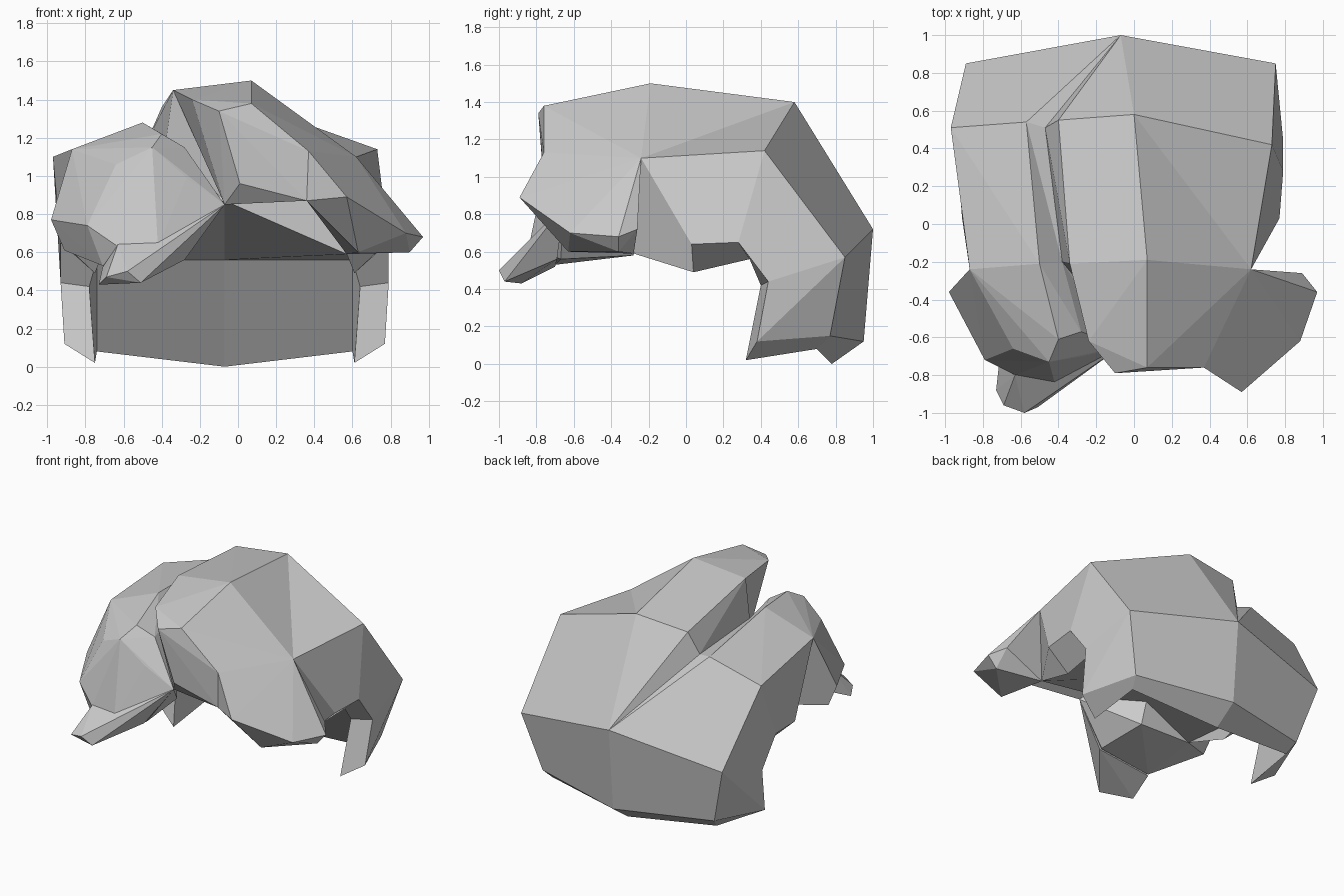
import bpy, bmesh

if "Cube" in bpy.data.objects:
    bpy.data.objects.remove(bpy.data.objects["Cube"])

AXIS = -0.07  # the body's own centre line


def finish(name, bm):
    bmesh.ops.recalc_face_normals(bm, faces=bm.faces)
    mesh = bpy.data.meshes.new(name)
    bm.to_mesh(mesh)
    bm.free()
    ob = bpy.data.objects.new(name, mesh)
    bpy.context.collection.objects.link(ob)
    return ob


def faceted(name, points):
    """Flat-sided block: the hull around a few corner points."""
    bm = bmesh.new()
    for p in points:
        bm.verts.new(p)
    bmesh.ops.convex_hull(bm, input=bm.verts)
    loose = [v for v in bm.verts if not v.link_faces]
    bmesh.ops.delete(bm, geom=loose, context='VERTS')
    return finish(name, bm)


def mirror(p):
    return (2 * AXIS - p[0], p[1], p[2])


class Shell:
    """Faces that share corners by position."""
    def __init__(self):
        self.bm, self.cache = bmesh.new(), {}

    def face(self, *pts):
        vs = []
        for p in pts:
            key = tuple(round(c, 3) for c in p)
            if key not in self.cache:
                self.cache[key] = self.bm.verts.new(key)
            if self.cache[key] not in vs:
                vs.append(self.cache[key])
        if len(vs) > 2 and not self.bm.faces.get(vs):
            self.bm.faces.new(vs)

    def strip(self, a, b, split=False):
        for i in range(len(a) - 1):
            if split:
                self.face(a[i], a[i + 1], b[i])
                self.face(a[i + 1], b[i + 1], b[i])
            else:
                self.face(a[i], a[i + 1], b[i + 1], b[i])


# Body: rows across the grooved back, down the rear and along the belly
def row(right, centre):
    return [mirror(right)] + [centre] * 4 + [right]


shoulder = [(-.87, -.24, 1.14), (-.50, -.21, 1.28), (-.38, -.20, 1.17),
            (-.34, -.21, 1.45), (.07, -.19, 1.50), (.62, -.24, 1.10)]
hip = [(-.97, .51, 1.10), (-.57, .54, 1.22), (-.47, .51, 1.20),
       (-.40, .55, 1.36), (0, .58, 1.40), (.73, .42, 1.14)]
outer = [(.75, .85, .57), (.63, .77, .15), (.77, .38, .12),
         (.79, .44, .44), (.79, .28, .65), (.77, .03, .64)]
inner = [(.60, .70, .08), (.61, .32, .02), (.64, .40, .42),
         (.60, .34, .56), (.61, .04, .49), (.57, -.28, .59)]
rows = [shoulder, hip,
        row(outer[0], (AXIS, 1.0, .72)),
        row(outer[1], (AXIS, .95, .12)),
        row(inner[0], (AXIS, .78, .0)),
        row(inner[3], (AXIS, .42, .56)),
        row(inner[5], (AXIS, -.58, .87))]
body = Shell()
for i, a in enumerate(rows):
    body.strip(a, rows[(i + 1) % len(rows)], split=(i == 0))

# Flanks with rear leg flaps, one each side
for end, flip in ((5, lambda p: p), (0, mirror)):
    o = [shoulder[end], hip[end]] + [flip(p) for p in outer]
    n = [flip(p) for p in inner]
    body.face(o[0], o[1], o[6], o[7])
    body.face(o[1], o[2], o[5], o[6])
    body.face(o[2], o[3], o[4])
    body.face(o[2], o[4], o[5])
    body.strip(o[3:] + o[:1], n)
    body.face(*n[:4])
    body.face(*n[3:])
finish("body", body.bm)

# Front hump
faceted("head", [
    (-.34, -.21, 1.45), (.07, -.19, 1.50), (.62, -.24, 1.10),
    (-.24, -.62, 1.40), (-.10, -.79, 1.34), (.07, -.76, 1.38),
    (.37, -.76, 1.13), (.01, -.76, .96), (.36, -.75, .87), (-.07, -.65, .85)])

# Right limb
faceted("right_limb", [
    (.62, -.24, 1.10), (.37, -.76, 1.13), (.36, -.75, .87), (.49, -.60, 1.07),
    (.57, -.89, .89), (.67, -.77, .79), (.88, -.62, .70), (.97, -.36, .68),
    (.89, -.26, .72), (.90, -.36, .60), (.63, -.63, .60), (.57, -.28, .59)])

# Left limb and its outstretched foot
faceted("left_limb", [
    (-.87, -.24, 1.14), (-.50, -.21, 1.28), (-.38, -.20, 1.17),
    (-.40, -.61, 1.22), (-.28, -.57, 1.15), (-.45, -.73, 1.15),
    (-.64, -.66, 1.06), (-.98, -.36, .77), (-.91, -.36, .61),
    (-.79, -.72, .74), (-.63, -.80, .63), (-.42, -.84, .63),
    (-.27, -.70, .99), (-.07, -.65, .85), (-.28, -.67, .56),
    (-.71, -.70, .53), (-.30, -.28, .58), (-.71, -.28, .59)])
faceted("left_foot", [
    (-.63, -.80, .64), (-.42, -.82, .64), (-.73, -.88, .43), (-.69, -.96, .47),
    (-.58, -1.0, .50), (-.51, -.97, .44), (-.28, -.69, .56), (-.71, -.70, .52),
    (-.07, -.65, .85)])
